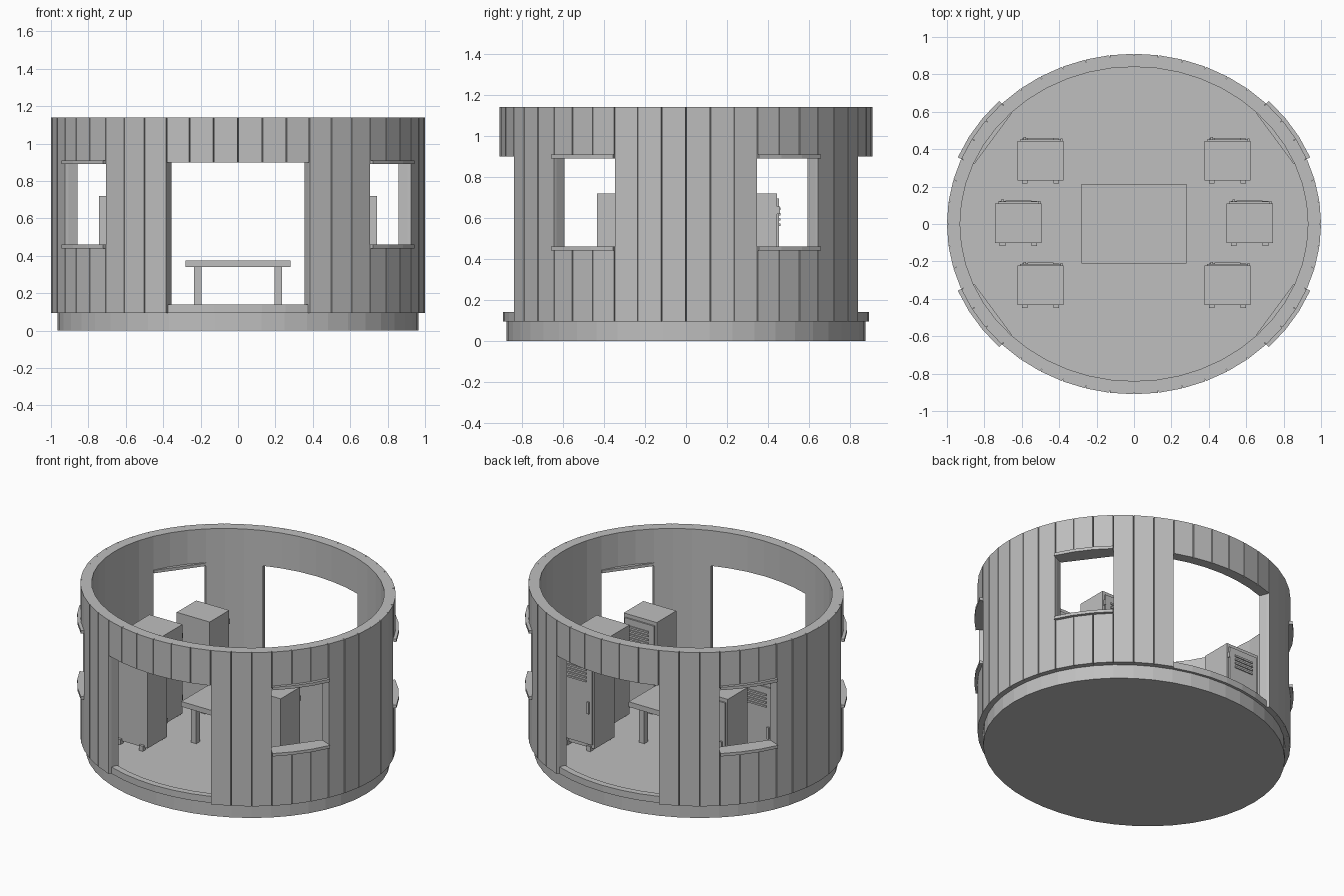
import bpy, bmesh, math
from math import radians, sin, cos

cube = bpy.data.objects.get("Cube")
if cube:
    bpy.data.objects.remove(cube, do_unlink=True)

grey = bpy.data.materials.new("plain_grey")
grey.use_nodes = True
grey.diffuse_color = (0.52, 0.52, 0.52, 1)
grey.node_tree.nodes["Principled BSDF"].inputs["Base Color"].default_value = grey.diffuse_color

RX, RY = 1.0, 0.91          # outer wall radii
IX, IY = 0.93, 0.84         # inner wall radii
STEP = 7.5                  # degrees per plank
COUNT = 48
FLOOR = 0.095
LEVELS = [FLOOR, 0.45, 0.90, 1.14]


def oval(deg, rx=RX, ry=RY):
    return (rx * cos(radians(deg)), ry * sin(radians(deg)))


def finish(name, bm):
    bmesh.ops.remove_doubles(bm, verts=bm.verts, dist=0.0001)
    bmesh.ops.recalc_face_normals(bm, faces=bm.faces)
    mesh = bpy.data.meshes.new(name)
    bm.to_mesh(mesh)
    bm.free()
    mesh.materials.append(grey)
    obj = bpy.data.objects.new(name, mesh)
    bpy.context.collection.objects.link(obj)
    return obj


def add_face(bm, points):
    bm.faces.new([bm.verts.new(p) for p in points])


def prism(name, outline, z0, z1):
    bm = bmesh.new()
    add_face(bm, [(x, y, z0) for x, y in outline])
    add_face(bm, [(x, y, z1) for x, y in outline])
    for (ax, ay), (bx, by) in zip(outline, outline[1:] + outline[:1]):
        add_face(bm, [(ax, ay, z0), (bx, by, z0), (bx, by, z1), (ax, ay, z1)])
    return finish(name, bm)


def add_box(bm, x, y, z):
    """Box from (low, high) pairs along each axis."""
    made = bmesh.ops.create_cube(bm, size=1)["verts"]
    for v in made:
        v.co = [r[0] if c < 0 else r[1] for c, r in zip(v.co, (x, y, z))]


def box(name, x, y, z):
    bm = bmesh.new()
    add_box(bm, x, y, z)
    return finish(name, bm)


# Round floor slab
prism("floor_slab", [oval(i * STEP, 0.965, 0.875) for i in range(COUNT)], 0, FLOOR)

# Plank wall with two doorways and four windows
DOORS = (9, 33)             # first plank of each doorway, six wide
WINDOWS = (3, 18, 27, 42)   # first plank of each window, three wide


def solid(i, level):
    i %= COUNT
    if level < 0 or level > 2:
        return False
    if any(d <= i < d + 6 for d in DOORS):
        return level == 2
    if any(w <= i < w + 3 for w in WINDOWS):
        return level != 1
    return True


wall = bmesh.new()
for i in range(COUNT):
    a, b, g = i * STEP, (i + 1) * STEP, 0.15
    inner_a, inner_b = oval(a, IX, IY), oval(b, IX, IY)
    groove_a, groove_b = (oval(t, RX - 0.018, RY - 0.018) for t in (a, b))
    outer_a, outer_b = oval(a + g), oval(b - g)
    ring = [inner_a, groove_a, outer_a, outer_b, groove_b, inner_b]
    for level in range(3):
        if not solid(i, level):
            continue
        z0, z1 = LEVELS[level], LEVELS[level + 1]
        for k in range(6):
            # Skip the shared face between neighbouring planks
            if (k == 0 and solid(i - 1, level)) or (k == 4 and solid(i + 1, level)):
                continue
            p, q = ring[k], ring[(k + 1) % 6]
            add_face(wall, [(*p, z0), (*q, z0), (*q, z1), (*p, z1)])
        for z, other in ((z0, level - 1), (z1, level + 1)):
            if not solid(i, other):
                add_face(wall, [(*p, z) for p in ring])
finish("plank_wall", wall)

# Window sills and lintels, curved outside and straight inside
for n, w in enumerate(WINDOWS):
    start, end = w * STEP, (w + 3) * STEP
    outline = [oval(start + k * STEP, RX + 0.02, RY + 0.02) for k in range(4)]
    outline += [oval(end, IX - 0.005, IY - 0.005), oval(start, IX - 0.005, IY - 0.005)]
    prism(f"window_sill_{n + 1}", outline, 0.44, 0.46)
    prism(f"window_lintel_{n + 1}", outline, 0.89, 0.91)

# Raised curved doorway thresholds
for name, d in zip(("back", "front"), DOORS):
    angles = [(d + k) * STEP for k in range(7)]
    outline = [oval(t, 0.98, 0.893) for t in angles]
    outline += [oval(t, 0.94, 0.85) for t in reversed(angles)]
    prism(f"{name}_threshold", outline, FLOOR, 0.14)

# Table
box("table_top", (-0.28, 0.28), (-0.21, 0.215), (0.34, 0.375))
for sx in (-1, 1):
    for sy in (-1, 1):
        x, y = 0.215 * sx, 0.15 * sy
        side = ("right" if sx < 0 else "left") + ("_front" if sy < 0 else "_back")
        box(f"table_leg_{side}", (x - 0.02, x + 0.02), (y - 0.02, y + 0.02), (FLOOR, 0.34))


def locker(n, cx, cy):
    def part(name, x, y, z):
        obj = box(f"locker_{n}_{name}", x, y, z)
        obj.location = (cx, cy, 0)

    part("body", (-0.124, 0.124), (-0.105, 0.105), (0.115, 0.72))
    part("door", (-0.11, 0.11), (0.105, 0.115), (0.14, 0.695))
    part("handle", (-0.092, -0.078), (0.115, 0.126), (0.35, 0.43))
    # Louvres and hinges
    bm = bmesh.new()
    for k in range(4):
        z = 0.56 + k * 0.026
        add_box(bm, (-0.07, 0.07), (0.115, 0.122), (z, z + 0.012))
    for z in (0.2, 0.62):
        add_box(bm, (0.108, 0.118), (0.105, 0.12), (z, z + 0.035))
    obj = finish(f"locker_{n}_louvres_and_hinges", bm)
    obj.location = (cx, cy, 0)
    # Feet
    bm = bmesh.new()
    for sx in (-1, 1):
        x = 0.085 * sx
        add_box(bm, (x - 0.015, x + 0.015), (-0.122, -0.09), (FLOOR, 0.13))
        add_box(bm, (x - 0.015, x + 0.015), (0.08, 0.118), (FLOOR, 0.13))
    obj = finish(f"locker_{n}_feet", bm)
    obj.location = (cx, cy, 0)


# Two rows of three lockers
n = 0
for sx in (-1, 1):
    for x, y in ((0.5, 0.338), (0.618, 0.004), (0.5, -0.328)):
        n += 1
        locker(n, sx * x, y)
